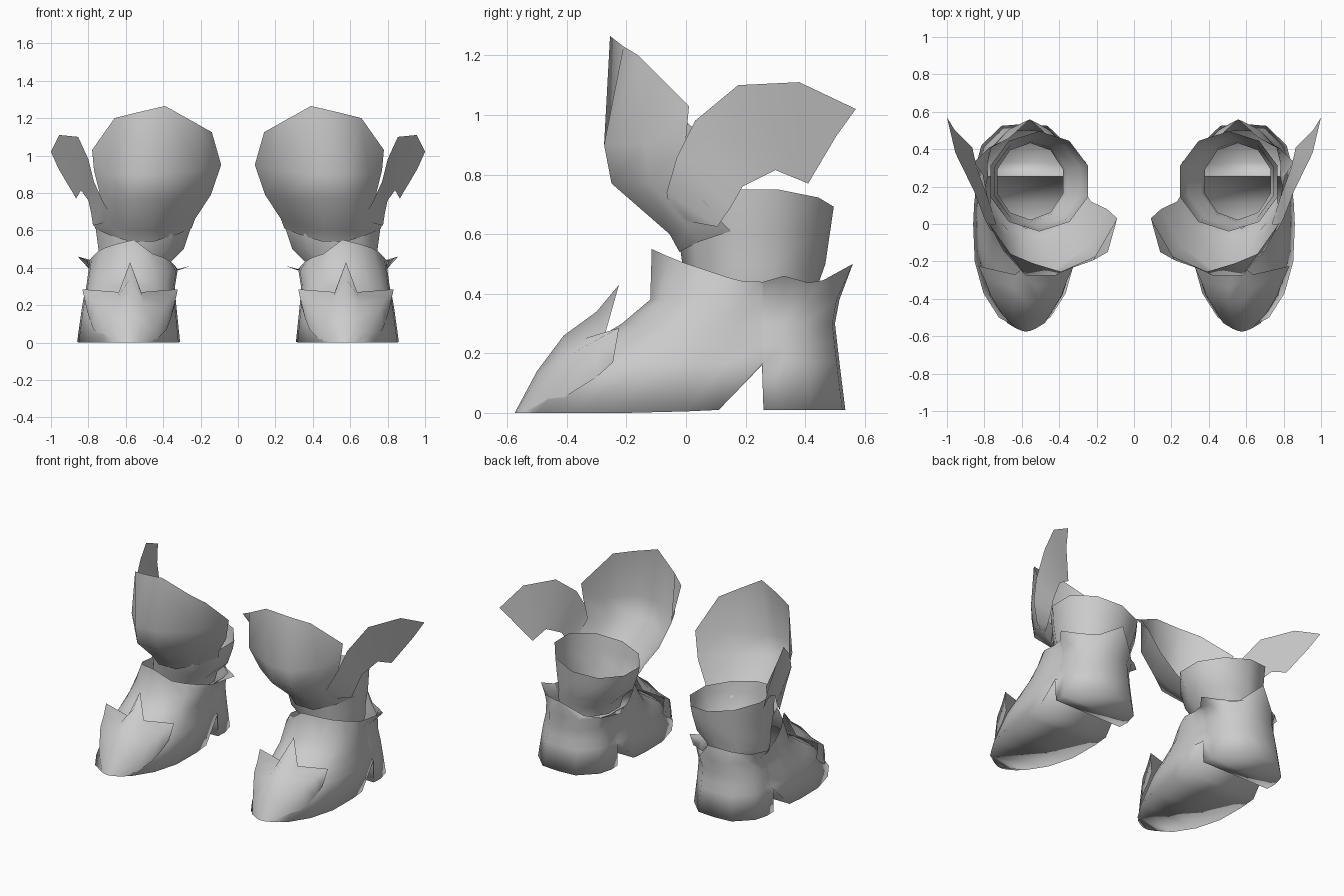
import bpy, bmesh, math

leather = bpy.data.materials.new("grey leather")
leather.diffuse_color = (0.6, 0.6, 0.6, 1)


def grid_part(name, rows, closed=False, sole=0, angle=60):
    """Skin a list of equal-length point rows; mirror the part to the other boot."""
    bm = bmesh.new()
    vs = [[bm.verts.new(p) for p in row] for row in rows]
    n = len(rows[0])
    for a, b in zip(vs, vs[1:]):
        for i in range(n if closed else n - 1):
            j = (i + 1) % n
            bm.faces.new((a[i], a[j], b[j], b[i]))
    if sole:  # bridge the two sides of the bottom ring
        r = vs[0]
        bm.faces.new((r[0], r[1], r[-1]))
        for i in range(1, sole - 1):
            bm.faces.new((r[i], r[i + 1], r[n - i - 1], r[n - i]))
        bm.faces.new((r[sole - 1], r[sole], r[sole + 1]))
    bmesh.ops.remove_doubles(bm, verts=bm.verts, dist=0.0005)
    bmesh.ops.recalc_face_normals(bm, faces=bm.faces)
    me = bpy.data.meshes.new(name)
    bm.to_mesh(me)
    bm.free()
    me.materials.append(leather)
    ob = bpy.data.objects.new(name, me)
    bpy.context.collection.objects.link(ob)
    mod = ob.modifiers.new("other boot", 'MIRROR')
    mod.use_mirror_merge = False
    bpy.ops.object.select_all(action='DESELECT')
    ob.select_set(True)
    bpy.context.view_layer.objects.active = ob
    bpy.ops.object.shade_smooth_by_angle(angle=math.radians(angle))
    return ob


# Foot: rings of stations from toe to heel, with an arch cut and a spiked collar
STATIONS = [-.575, -.5, -.37, -.2, 0, .11, .255, .26, .33, .42, .525, .535]
WIDTHS = [0, .5, .8, .97, 1, .98, .92, .92, .93, .84, .45, 0]
ARCH = [0, 0, 0, 0, .005, .01, .16, .01, .01, .01, .01, .01]
COLLAR = [(0, -.115, .55), (.10, -.06, .525), (.16, -.01, .505), (.195, .05, .485), (.225, .14, .455),
          (.235, .19, .442), (.25, .255, .44), (.25, .26, .44), (.30, .33, .46),
          (.215, .41, .437), (.11, .46, .445), (0, .56, .50)]


def both_sides(pts, cx, drop=0):
    outer = [(cx + x, y, z) for x, y, z in pts]
    return outer + [(cx - x, y, z - drop) for x, y, z in pts[-2:0:-1]]


def foot_ring(z, front, back, w, cx):
    zs = z if isinstance(z, list) else [z] * len(STATIONS)
    pts = []
    for s, f, h in zip(STATIONS, WIDTHS, zs):
        k = (.255 - front) / .83 if s < .255 else (back - .255) / .28
        pts.append((f * w, .255 + (s - .255) * k, h))
    return both_sides(pts, cx)


grid_part("foot", [
    foot_ring(ARCH, -.575, .535, .275, .585),
    foot_ring(.17, -.43, .515, .255, .582),
    foot_ring(.23, -.33, .508, .247, .58),
    foot_ring(.30, -.215, .50, .237, .574),
    foot_ring(.38, -.12, .515, .238, .562),
    both_sides(COLLAR, .557, drop=.05),
], closed=True, sole=len(STATIONS) - 1, angle=120)

# Toe cap: half profile from ridge to lower edge, repeated on both sides
ridge = [(0, -.575, 0), (0, -.5, .14), (0, -.41, .26), (0, -.30, .34), (0, -.225, .43)]
notch = [(.02, -.572, 0), (.06, -.5, .12), (.07, -.42, .205), (.065, -.34, .25), (.06, -.27, .27)]
wing = [(.05, -.56, 0), (.13, -.48, .08), (.19, -.38, .20), (.22, -.30, .245), (.255, -.225, .285)]
low = [(.1, -.53, 0), (.145, -.46, .02), (.195, -.38, .07), (.215, -.3, .12), (.23, -.245, .17)]
cols = [[(-x, y, z) for x, y, z in c] for c in (low, wing, notch)] + [ridge, notch, wing, low]
grid_part("toe_cap", [[(.577 + x, y, z) for x, y, z in c] for c in cols], angle=120)


# Shaft: widening ten-sided tube whose rim is higher on the outer side
def shaft_ring(z, cx, rx, ry, tilt=0, dip=0):
    ring = []
    for i in range(10):
        a = math.tau * (i + .5) / 10
        c, s = math.cos(a), math.sin(a)
        ring.append((cx + rx * c, .228 + ry * s, z + tilt * c - dip * abs(s)))
    return ring


grid_part("shaft", [
    shaft_ring(.36, .555, .185, .205),
    shaft_ring(.43, .555, .205, .215),
    shaft_ring(.50, .518, .24, .24),
    shaft_ring(.61, .507, .267, .256),
    shaft_ring(.712, .507, .275, .268, .046, .02),
], closed=True)

# Front flap: tall curved sheet rising from the shin
grid_part("front_flap", [
    [(.248, .15, .61), (.335, .045, .575), (.45, -.022, .54), (.58, -.022, .54), (.69, .045, .575),
     (.765, .15, .61)],
    [(.23, .12, .66), (.32, -.01, .63), (.46, -.055, .60), (.60, -.055, .60), (.70, .0, .63), (.77, .1, .66)],
    [(.145, .08, .79), (.25, -.12, .77), (.43, -.25, .77), (.58, -.25, .77), (.68, -.12, .77), (.74, 0, .8)],
    [(.09, .03, .95), (.20, -.17, .92), (.42, -.275, .9), (.58, -.275, .9), (.70, -.14, .9), (.77, 0, .92)],
    [(.14, -.15, 1.125), (.22, -.195, 1.17), (.39, -.255, 1.265), (.54, -.21, 1.23), (.66, -.16, 1.2),
     (.78, .01, 1.03)],
])

# Side wing: leaf-shaped sheet sweeping out and back
grid_part("side_wing", [
    [(.66, -.05, .66), (.715, -.065, .74), (.77, -.03, .86), (.80, .03, .98), (.855, .175, 1.10),
     (.955, .38, 1.11), (1.0, .57, 1.02)],
    [(.72, .02, .64), (.775, .105, .625), (.785, .15, .69), (.80, .19, .76), (.84, .30, .815),
     (.865, .41, .77), (.96, .505, .93)],
])
